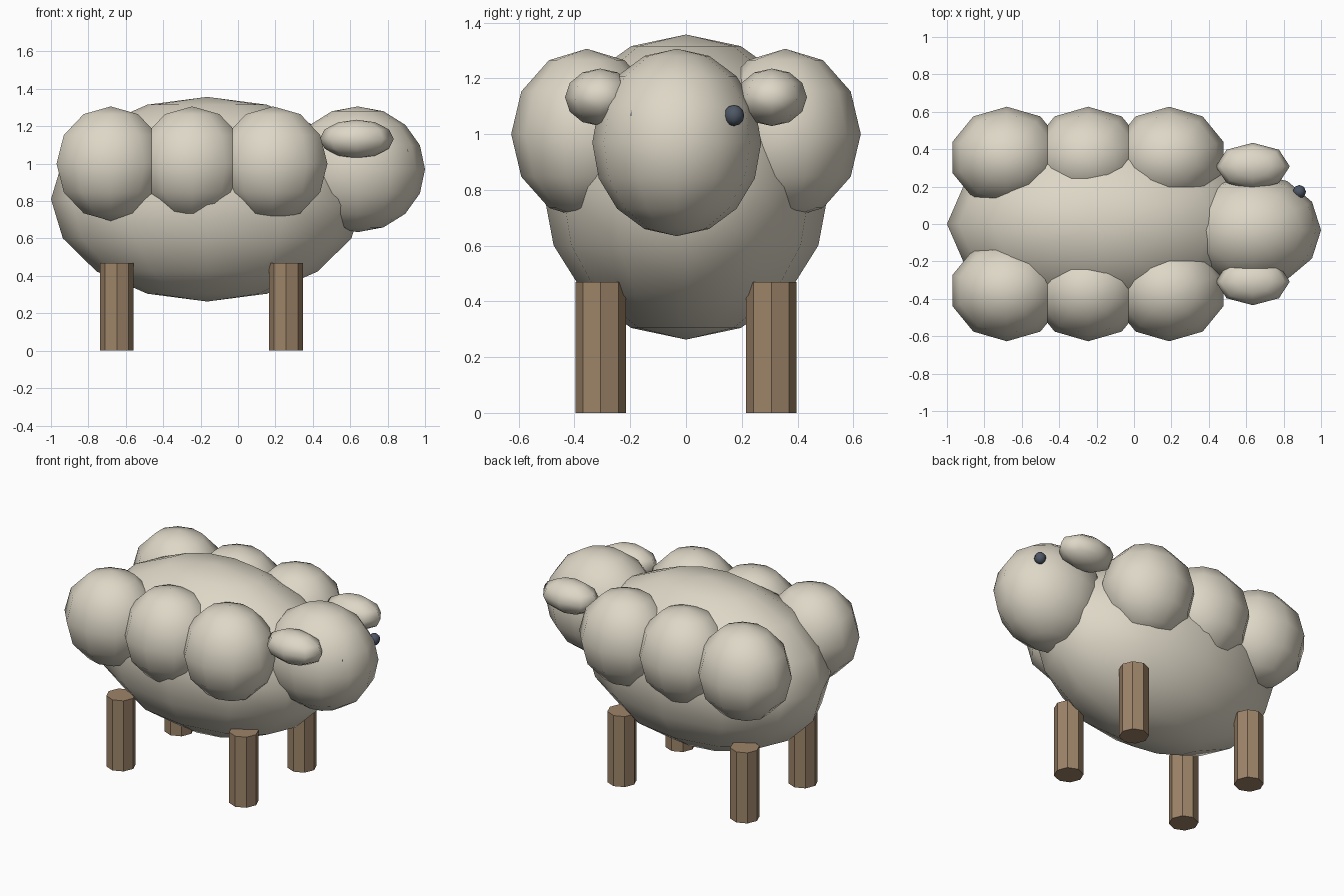
import bpy, bmesh
from mathutils import Matrix

if "Cube" in bpy.data.objects:
    bpy.data.objects.remove(bpy.data.objects["Cube"])


def material(name, rgb):
    m = bpy.data.materials.new(name)
    m.diffuse_color = (*rgb, 1)
    m.use_nodes = True
    m.node_tree.nodes["Principled BSDF"].inputs["Base Color"].default_value = m.diffuse_color
    return m


WOOL = material("cream wool", (0.73, 0.68, 0.57))
WOOD = material("brown wood", (0.34, 0.23, 0.14))
DARK = material("slate eye", (0.075, 0.095, 0.13))


def finish(name, bm, mat, smooth):
    me = bpy.data.meshes.new(name)
    bm.to_mesh(me)
    bm.free()
    me.materials.append(mat)
    for p in me.polygons:
        p.use_smooth = smooth
    ob = bpy.data.objects.new(name, me)
    bpy.context.collection.objects.link(ob)
    return ob


def ellipsoid(name, centre, radii, segs, rings, mat=WOOL):
    bm = bmesh.new()
    bmesh.ops.create_uvsphere(bm, u_segments=segs, v_segments=rings, radius=1,
                              matrix=Matrix.Diagonal((*radii, 1)))
    finish(name, bm, mat, True).location = centre


def leg(name, x, y, radius=0.09, height=0.47):
    bm = bmesh.new()
    bmesh.ops.create_cone(bm, cap_ends=True, segments=8, radius1=radius, radius2=radius,
                          depth=height, matrix=Matrix.Translation((0, 0, height / 2)))
    finish(name, bm, WOOD, False).location = (x, y, 0)


# body and slightly off-centre head
ellipsoid("body", (-0.165, 0, 0.81), (0.835, 0.514, 0.547), 12, 8)
ellipsoid("head", (0.64, -0.033, 0.97), (0.36, 0.303, 0.336), 12, 8)

# mirrored parts
for side, s in (("left", 1), ("right", -1)):
    # wool puffs along the flank
    for i, x in enumerate((-0.68, -0.245, 0.188)):
        ellipsoid(f"{side}_wool_puff_{i + 1}", (x, s * 0.356, 1.0), (0.305, 0.271, 0.306), 10, 6)
    # ear and eye
    ellipsoid(f"{side}_ear", (0.635, s * 0.308, 1.132), (0.198, 0.126, 0.103), 8, 6)
    ellipsoid(f"{side}_eye", (0.884, s * 0.172, 1.067), (0.036, 0.037, 0.038), 8, 6, DARK)
    # legs
    leg(f"{side}_back_leg", -0.648, s * 0.306)
    leg(f"{side}_front_leg", 0.257, s * 0.306)
